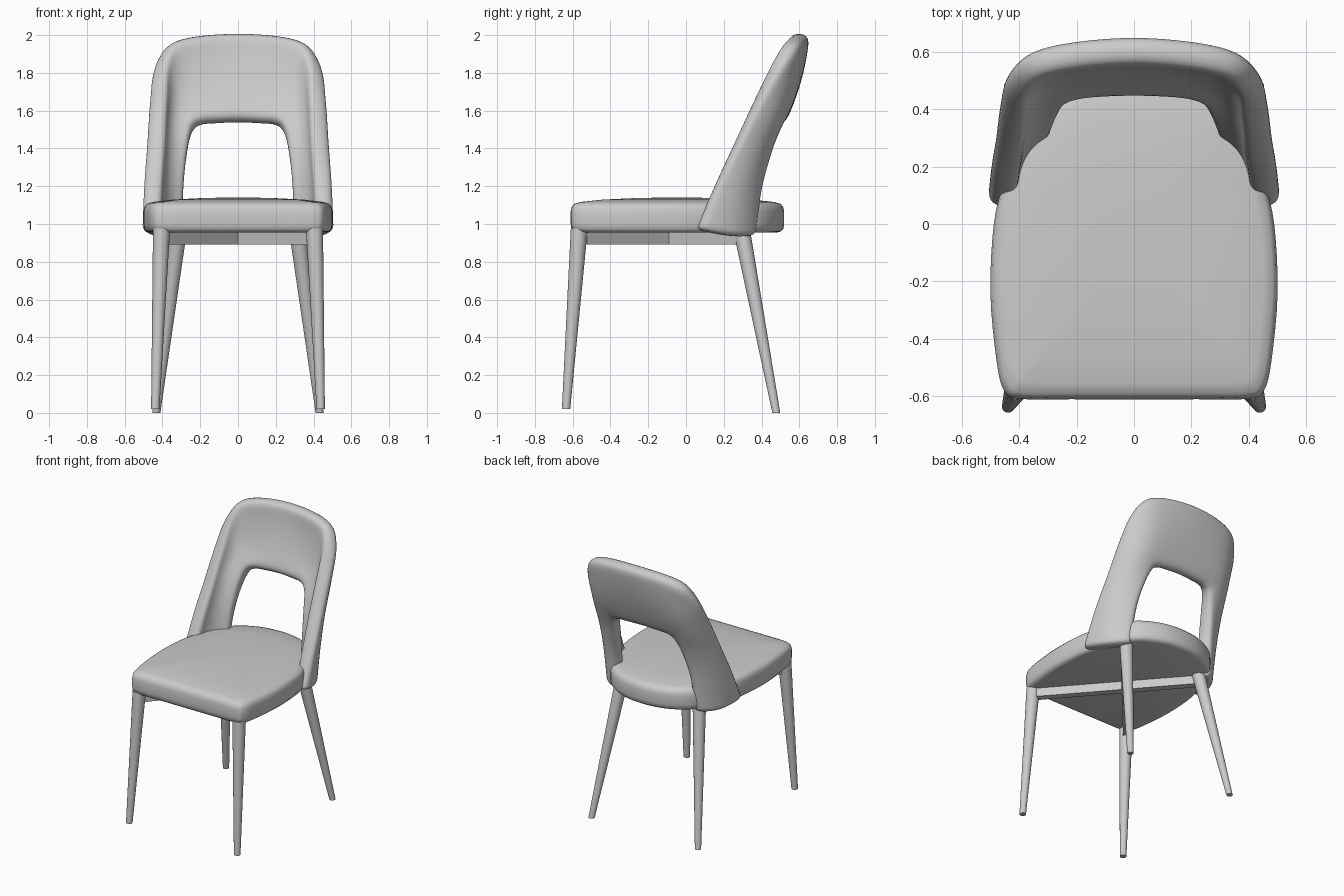
import bpy, bmesh, math
from mathutils import Vector

cube = bpy.data.objects.get("Cube")
if cube:
    bpy.data.objects.remove(cube, do_unlink=True)

grey = bpy.data.materials.new("light grey")
grey.use_nodes = True
grey.diffuse_color = (0.6, 0.6, 0.6, 1)
grey.node_tree.nodes["Principled BSDF"].inputs["Base Color"].default_value = (0.6, 0.6, 0.6, 1)


def make(name, bm, angle=40):
    bmesh.ops.recalc_face_normals(bm, faces=bm.faces)
    mesh = bpy.data.meshes.new(name)
    bm.to_mesh(mesh)
    bm.free()
    mesh.materials.append(grey)
    obj = bpy.data.objects.new(name, mesh)
    bpy.context.collection.objects.link(obj)
    bpy.ops.object.select_all(action='DESELECT')
    obj.select_set(True)
    bpy.context.view_layer.objects.active = obj
    bpy.ops.object.shade_smooth_by_angle(angle=math.radians(angle))
    return obj


def spline(points, steps, closed=False):
    """Smooth curve through the points."""
    n = len(points)
    out = []
    for i in range(n if closed else n - 1):
        pick = lambda k: points[k % n] if closed else points[max(0, min(n - 1, k))]
        a, b, c, d = (pick(i + k) for k in (-1, 0, 1, 2))
        for s in range(steps):
            t = s / steps
            out.append(0.5 * (2 * b + (c - a) * t + (2 * a - 5 * b + 4 * c - d) * t * t
                              + (3 * b - a - 3 * c + d) * t ** 3))
    return out if closed else out + [points[-1]]


def mirrored(points):
    flip = [Vector((-p.x, p.y, p.z)) for p in points[:-1]]
    return points + flip[::-1]


def bridge(bm, rings, closed):
    for r, q in zip(rings, rings[1:]):
        n = len(r)
        for i in range(n if closed else n - 1):
            j = (i + 1) % n
            bm.faces.new((r[i], r[j], q[j], q[i]))


# Seat cushion: one outline lofted through rings with rounded rims
half = [Vector((x, y, 0)) for x, y in (
    (0.22, -0.61), (0.40, -0.608), (0.452, -0.58), (0.478, -0.48), (0.5, -0.24), (0.488, 0),
    (0.455, 0.14), (0.41, 0.27), (0.32, 0.41), (0.17, 0.495))]
outline = half + [Vector((0, 0.52, 0))] + [Vector((-p.x, p.y, 0)) for p in half[::-1]]
outline = spline(outline, 4, closed=True)
centre = Vector((0, -0.05, 0))
bm = bmesh.new()
rings = []
for scale, z in ((0.93, 0.955), (0.97, 0.96), (0.992, 0.975), (1, 1.0), (1, 1.065), (0.99, 1.09),
                 (0.965, 1.107), (0.9, 1.117), (0.7, 1.129), (0.4, 1.137), (0.15, 1.14)):
    rings.append([bm.verts.new(centre + (p - centre) * scale + Vector((0, 0, z))) for p in outline])
bridge(bm, rings, True)
bm.faces.new(rings[0])
bm.faces.new(rings[-1])
make("seat_cushion", bm)

# Backrest: wrapped arch given by its outer edge, middle and inner edge, foot to crown
outer = [(0.462, 0.05, 0.97), (0.452, 0.15, 1.2), (0.44, 0.255, 1.42), (0.43, 0.37, 1.66),
         (0.415, 0.48, 1.86), (0.32, 0.565, 1.975), (0, 0.605, 2.01)]
middle = [(0.42, 0.23, 0.935), (0.41, 0.29, 1.2), (0.385, 0.375, 1.42), (0.36, 0.465, 1.6),
          (0.31, 0.525, 1.71), (0.2, 0.555, 1.765), (0, 0.565, 1.78)]
inner = [(0.31, 0.34, 0.94), (0.295, 0.37, 1.2), (0.265, 0.415, 1.4), (0.235, 0.445, 1.5),
         (0.19, 0.46, 1.53), (0.12, 0.47, 1.535), (0, 0.475, 1.54)]
edges = [spline(mirrored([Vector(p) for p in e]), 4) for e in (outer, middle, inner)]
bm = bmesh.new()
rows = []
across = 6
for o, m, i in zip(*edges):
    row = []
    for k in range(across + 1):
        t = k / across
        row.append(bm.verts.new(o * (1 - t) * (1 - 2 * t) + m * 4 * t * (1 - t) + i * t * (2 * t - 1)))
    rows.append(row)
bridge(bm, rows, False)
back = make("backrest", bm, 180)
solid = back.modifiers.new("thickness", 'SOLIDIFY')
solid.thickness = 0.1
solid.offset = 0
sub = back.modifiers.new("rounding", 'SUBSURF')
sub.levels = sub.render_levels = 2


# Legs: round and tapered
def leg(name, top, foot, r_top, r_foot):
    bm = bmesh.new()
    rings = []
    for p, r in ((foot, r_foot), (top, r_top)):
        rings.append([bm.verts.new((p[0] + r * math.cos(a), p[1] + r * math.sin(a), p[2]))
                      for a in (2 * math.pi * k / 24 for k in range(24))])
    bridge(bm, rings, True)
    for r in rings:
        bm.faces.new(r)
    make(name, bm)


# Crossed under-seat rails
def rail(name, a, b, width, height):
    a, b = Vector(a), Vector(b)
    side = (b - a).cross(Vector((0, 0, 1))).normalized() * width / 2
    up = Vector((0, 0, height / 2))
    bm = bmesh.new()
    rings = [[bm.verts.new(p + s * side + u * up) for s, u in ((-1, -1), (1, -1), (1, 1), (-1, 1))]
             for p in (a, b)]
    bridge(bm, rings, True)
    for r in rings:
        bm.faces.new(r)
    make(name, bm)


for side, s in (("left", 1), ("right", -1)):
    leg("front_leg_" + side, (s * 0.405, -0.565, 0.975), (s * 0.438, -0.635, 0.02), 0.045, 0.022)
    leg("back_leg_" + side, (s * 0.315, 0.295, 0.965), (s * 0.432, 0.478, 0), 0.045, 0.021)
    rail("rail_from_" + side, (s * 0.39, -0.54, 0.925), (-s * 0.32, 0.28, 0.925), 0.05, 0.065)
